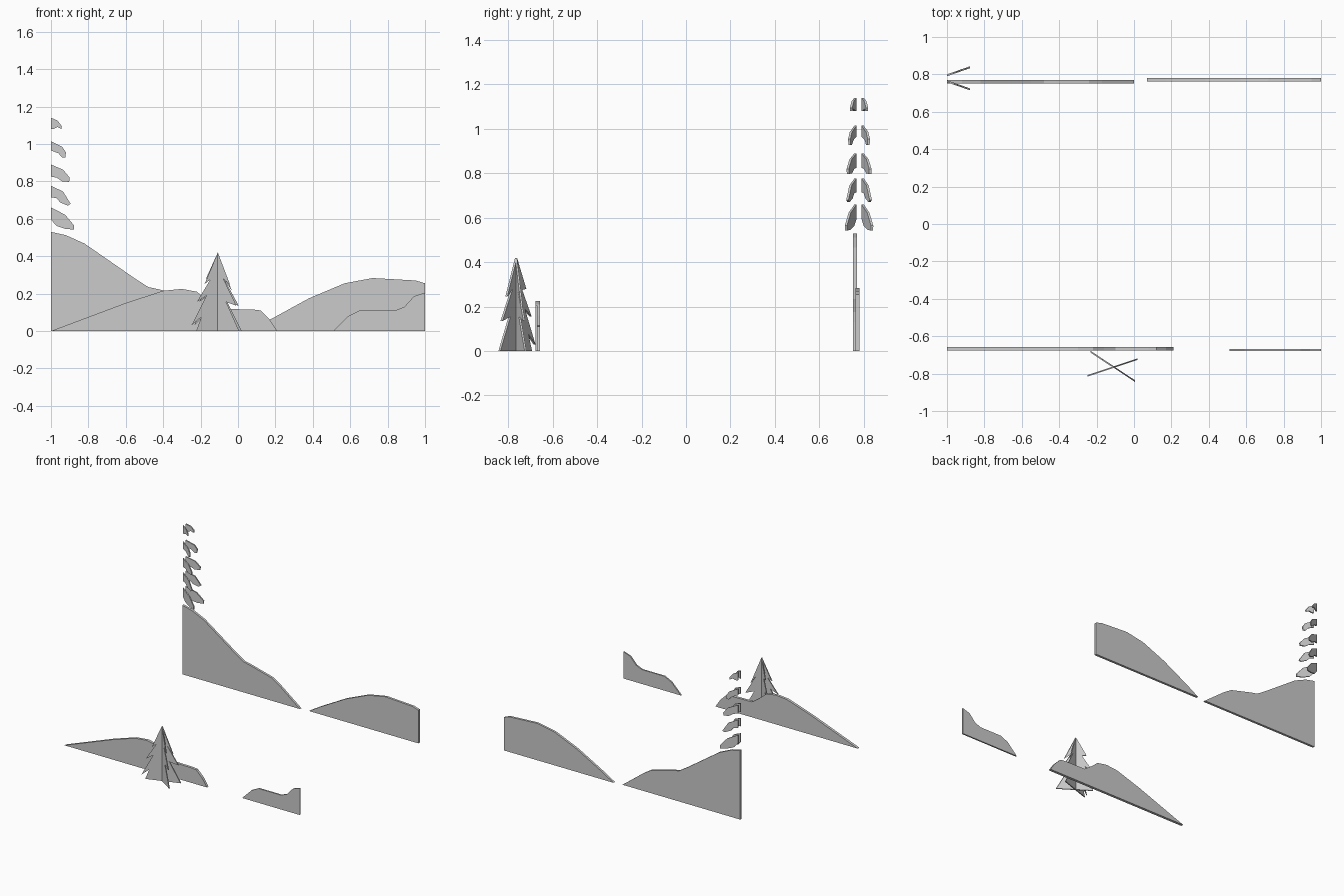
import bpy, bmesh


def slab(name, pts, y, t, slope=0.0, x0=0.0):
    """Upright flat cutout: (x, z) outline, thickness t, skewed in y by slope."""
    bm = bmesh.new()
    front = [bm.verts.new((x0 + x, y + slope * x - t / 2, z)) for x, z in pts]
    back = [bm.verts.new((x0 + x, y + slope * x + t / 2, z)) for x, z in pts]
    n = len(pts)
    bm.faces.new(front)
    bm.faces.new(back[::-1])
    for i in range(n):
        j = (i + 1) % n
        bm.faces.new((front[i], back[i], back[j], front[j]))
    bmesh.ops.recalc_face_normals(bm, faces=bm.faces[:])
    me = bpy.data.meshes.new(name)
    bm.to_mesh(me)
    bm.free()
    ob = bpy.data.objects.new(name, me)
    bpy.context.collection.objects.link(ob)
    return ob


# Hills
slab("back_left_hill", [(-1, 0), (-1, .53), (-.92, .512), (-.82, .467), (-.55, .28),
                        (-.48, .235), (-.42, .222), (-.24, .175), (-.17, .13), (0, 0)],
     .761, .018)
slab("back_right_hill", [(.07, 0), (.17, .06), (.38, .175), (.57, .255), (.72, .283),
                         (.95, .27), (1, .255), (1, 0)], .771, .018)
slab("front_left_hill", [(-1, 0), (-.8, .075), (-.6, .15), (-.4, .215), (-.3, .225),
                         (-.22, .21), (-.16, .16), (-.1, .118), (.08, .115),
                         (.12, .11), (.17, .06), (.21, 0)], -.667, .02)
slab("front_right_hill", [(.51, 0), (.59, .08), (.65, .11), (.84, .11), (.89, .13),
                          (.94, .185), (1, .205), (1, 0)], -.673, .011)

# Small fir: two crossed panels, notched on each side
right = [(.128, 0), (.05, .155), (.112, .135), (.033, .28), (.075, .215)]
left = [(-.071, .25), (-.04, .275), (-.112, .155), (-.06, .19),
        (-.141, .03), (-.088, .075), (-.115, 0)]
outline = right + [(0, .42)] + left
slab("fir_panel_a", outline, -.765, .008, .333, -.108)
slab("fir_panel_b", [(x * .89, z + (.03 if .2 < z < .26 else 0)) for x, z in outline],
     -.765, .009, -.66, -.108)

# Tall tree at the left edge: only the branch ends remain, in two splayed rows
branches = [
    [(0, 1.14), (.035, 1.125), (.058, 1.095), (.055, 1.08), (.035, 1.09), (.015, 1.08), (0, 1.08)],
    [(0, 1.015), (.06, .985), (.08, .955), (.077, .927), (.06, .927), (.04, .95), (0, .965)],
    [(0, .89), (.065, .862), (.1, .82), (.097, .797), (.06, .8), (.03, .82), (0, .825)],
    [(0, .777), (.065, .745), (.105, .68), (.09, .67), (.05, .687), (.03, .71), (0, .715)],
    [(0, .66), (.075, .622), (.123, .565), (.122, .543), (.08, .545), (.03, .562), (0, .595)],
]
for i, b in enumerate(branches):
    slab(f"branch_back_{i}", b, .795, .01, .35, -1)
    slab(f"branch_front_{i}", b, .763, .01, -.35, -1)
